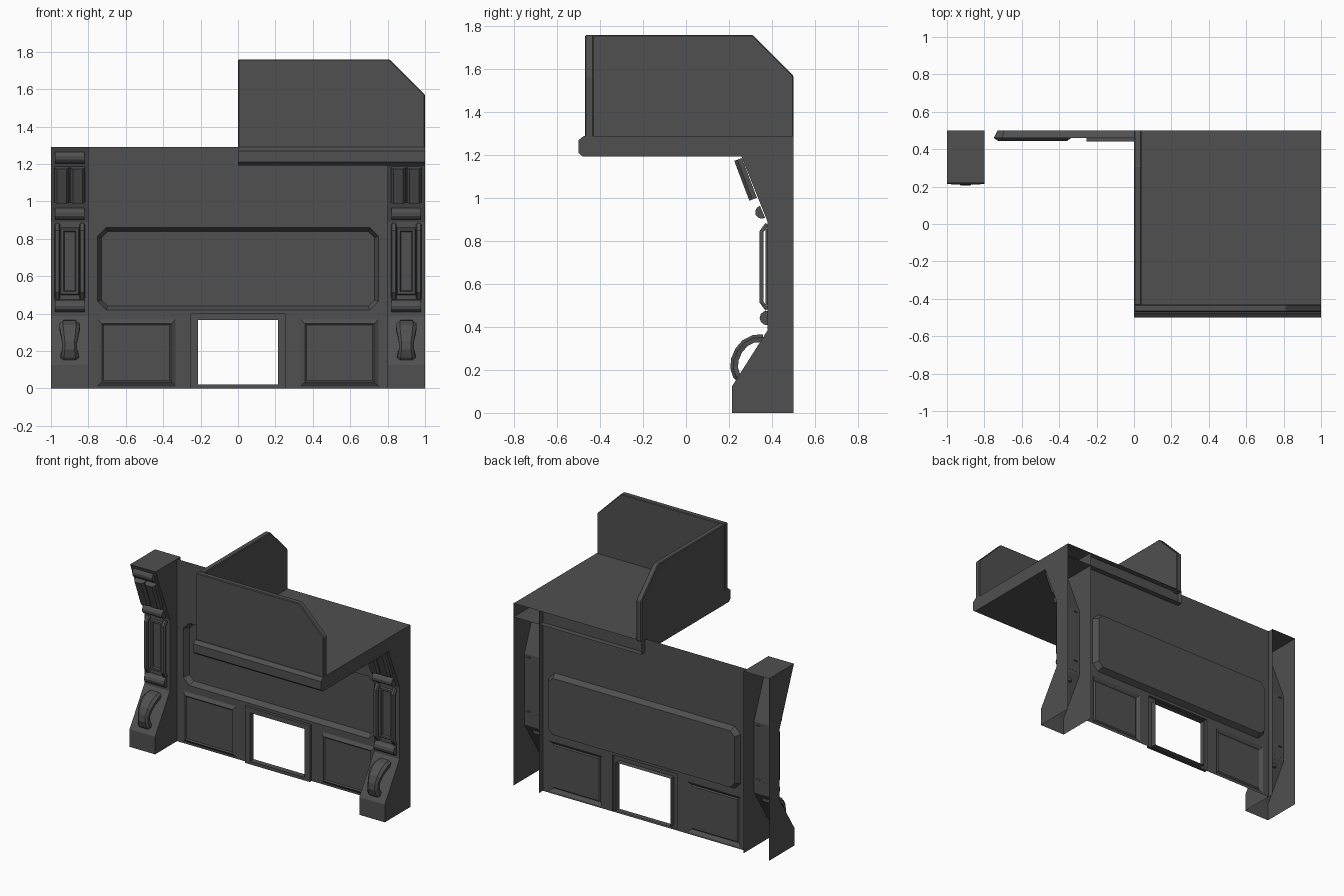
import bpy, bmesh
from math import cos, sin, pi
from mathutils import Vector

if "Cube" in bpy.data.objects:
    bpy.data.objects.remove(bpy.data.objects["Cube"])

STONE = bpy.data.materials.new("dark_grey")
STONE.diffuse_color = (.08, .08, .08, 1)
STONE.use_nodes = True
STONE.node_tree.nodes["Principled BSDF"].inputs["Base Color"].default_value = STONE.diffuse_color


def skin(bm, loops, closed=True, start=False, end=False):
    """Join successive point loops with faces, optionally capping the ends."""
    rows = [[bm.verts.new(p) for p in loop] for loop in loops]
    n = len(rows[0])
    for a, b in zip(rows, rows[1:]):
        for i in range(n if closed else n - 1):
            j = (i + 1) % n
            bm.faces.new((a[i], a[j], b[j], b[i]))
    if start:
        bm.faces.new(rows[0][::-1])
    if end:
        bm.faces.new(rows[-1])


def finish(bm, name, bevel=0):
    bmesh.ops.remove_doubles(bm, verts=bm.verts, dist=1e-5)
    bmesh.ops.recalc_face_normals(bm, faces=bm.faces)
    mesh = bpy.data.meshes.new(name)
    bm.to_mesh(mesh)
    bm.free()
    mesh.materials.append(STONE)
    ob = bpy.data.objects.new(name, mesh)
    bpy.context.collection.objects.link(ob)
    if bevel:
        mod = ob.modifiers.new("edge", 'BEVEL')
        mod.width, mod.segments = bevel, 1
    return ob


def extrude_x(name, profile, x0, x1, closed=True, **kw):
    """Extrude a (y, z) profile along x with capped ends."""
    bm = bmesh.new()
    skin(bm, [[(x, y, z) for y, z in profile] for x in (x0, x1)], closed, True, True)
    return finish(bm, name, **kw)


def sweep(name, path, widths, thick, x):
    """Sweep a bevelled section along a (y, z) path centred on x."""
    section = [(-1, -1), (1, -1), (1, .2), (.65, 1), (-.65, 1), (-1, .2)]
    pts = [Vector(p) for p in path]
    loops = []
    for i, p in enumerate(pts):
        t = (pts[min(i + 1, len(pts) - 1)] - pts[max(i - 1, 0)]).normalized()
        n = Vector((t.y, -t.x))          # outward when the path runs downwards
        loops.append([(x + u * widths[i] / 2, p.x + n.x * v * thick / 2,
                       p.y + n.y * v * thick / 2) for u, v in section])
    bm = bmesh.new()
    skin(bm, loops, True, True, True)
    return finish(bm, name)


def rect(x0, x1, z0, z1, y, inset=0, cut=0):
    """Rectangle in the wall plane with cut corners (eight points)."""
    x0, x1, z0, z1 = x0 + inset, x1 - inset, z0 + inset, z1 - inset
    return [(x, y, z) for x, z in (
        (x0 + cut, z0), (x1 - cut, z0), (x1, z0 + cut), (x1, z1 - cut),
        (x1 - cut, z1), (x0 + cut, z1), (x0, z1 - cut), (x0, z0 + cut))]


def cap(bm, loop):
    pts = [p for i, p in enumerate(loop) if p != loop[i - 1]]
    bm.faces.new([bm.verts.new(p) for p in pts])


# Wall sheet: long recessed panel, two raised panels, framed opening
W = 0.46
bm = bmesh.new()
long = (-.75, .75, .42, .86)
floor = rect(*long, .5, .02, .035)
skin(bm, [rect(-.8, .8, .4, 1.29, W), rect(*long, W, 0, .045), floor])
cap(bm, floor)
for x0, x1, p0, p1 in ((-.8, -.255, -.75, -.335), (.255, .8, .335, .75)):
    panel = (p0, p1, .012, .37)
    face = rect(*panel, .452, .03)
    skin(bm, [rect(x0, x1, 0, .4, W), rect(*panel, W), rect(*panel, .445, .022), face])
    cap(bm, face)
frame, hole = (-.255, .255, 0, .4), (-.215, .215, .022, .365)
skin(bm, [rect(*frame, W), rect(*frame, .44), rect(*hole, .44), rect(*hole, .48)])
finish(bm, "wall_panel")

# Pillars with their ornaments
shaft = [(.215, 0), (.215, .125), (.38, .385), (.38, .89), (.26, 1.19), (.22, 1.29),
         (.5, 1.29), (.5, 0)]
for side, s in (("left", -1), ("right", 1)):
    c = .9 * s
    bm = bmesh.new()
    loops = [[(x, y, z) for y, z in shaft] for x in (c - .1, c + .1)]
    skin(bm, [l[:-1] for l in loops], False)      # open at back and bottom
    for l in loops:
        bm.faces.new([bm.verts.new(p) for p in l])
    finish(bm, side + "_pillar")

    # Half-round mouldings facing out of the shaft
    for name, y, z, r, tilt in (("top", .245, 1.237, .033, .4), ("upper", .353, .935, .031, .4),
                                ("lower", .377, .442, .034, 0)):
        arc = [pi + tilt + (k - 3) * pi / 5.6 for k in range(7)]
        extrude_x(f"{side}_{name}_roll", [(y + r * cos(a), z + r * sin(a)) for a in arc],
                  c - .078, c + .078)

    # Paired slanted ribs
    for i, dx in enumerate((-.042, .042)):
        sweep(f"{side}_rib_{i}", [(.2425, 1.18), (.3125, .995)], [.078] * 2, .038, c + dx)
    # Long upright bars
    for i, dx in enumerate((-.067, .067)):
        sweep(f"{side}_bar_{i}", [(.378, .878), (.352, .845), (.352, .515), (.378, .482)],
              [.028] * 4, .02, c + dx)
    # Thin framed centre panel
    bm = bmesh.new()
    p = (c - .052, c + .052, .50, .86)
    skin(bm, [rect(*p, .38), rect(*p, .37, .006), rect(*p, .37, .018), rect(*p, .38, .024)])
    finish(bm, side + "_centre_frame")
    # Curved scroll
    sweep(side + "_scroll",
          [(.36, .348), (.315, .345), (.275, .325), (.245, .29), (.228, .25),
           (.224, .21), (.235, .175), (.262, .145)],
          [.095, .108, .108, .095, .08, .08, .095, .105], .036, c)

# Balcony slab with moulded front edge, open at the back
extrude_x("balcony_slab", [(.5, 1.29), (-.475, 1.29), (-.5, 1.27), (-.5, 1.21),
                           (-.48, 1.193), (.5, 1.193)], 0, 1, closed=False)

# Parapets with clipped ends
bm = bmesh.new()
outline = [(0, 1.28), (1, 1.28), (1, 1.57), (.81, 1.76), (0, 1.76)]
skin(bm, [[(x, y, z) for x, z in outline] for y in (-.47, -.43)], True, True, True)
finish(bm, "front_parapet", bevel=.005)
extrude_x("side_parapet", [(-.435, 1.28), (.5, 1.28), (.5, 1.57), (.31, 1.76), (-.435, 1.76)],
          0, .04, bevel=.005)
